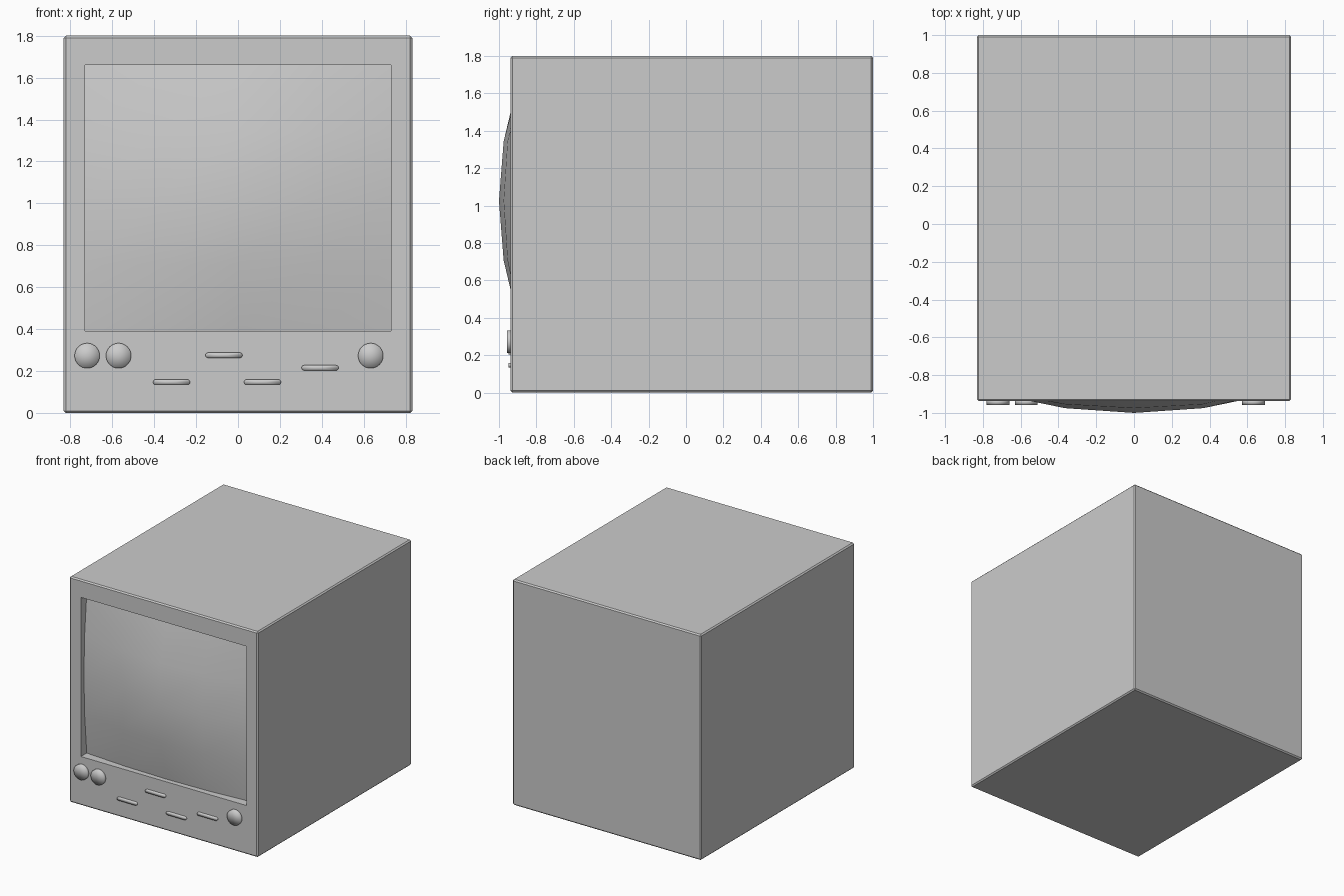
import bpy, bmesh, math

if "Cube" in bpy.data.objects:
    bpy.data.objects.remove(bpy.data.objects["Cube"])

FRONT = -0.938
W, H = 0.832, 1.80
X, Z0, Z1 = 0.73, 0.39, 1.66


def finish(bm, name, smooth):
    bmesh.ops.recalc_face_normals(bm, faces=bm.faces)
    me = bpy.data.meshes.new(name)
    bm.to_mesh(me)
    bm.free()
    for p in me.polygons:
        p.use_smooth = smooth
    ob = bpy.data.objects.new(name, me)
    bpy.context.collection.objects.link(ob)
    return ob


# Cabinet: bevelled box with a screen recess pushed into the front
bm = bmesh.new()
bmesh.ops.create_cube(bm, size=1)
for v in bm.verts:
    v.co.x *= 2 * W
    v.co.y = 1.0 if v.co.y > 0 else FRONT
    v.co.z = H if v.co.z > 0 else 0.0
bmesh.ops.bevel(bm, geom=list(bm.edges), offset=0.01, segments=1, affect='EDGES')
front = min(bm.faces, key=lambda f: f.calc_center_median().y)
bmesh.ops.inset_region(bm, faces=[front], thickness=0.08)
for v in front.verts:
    v.co.x = math.copysign(X, v.co.x)
    v.co.z = Z1 if v.co.z > H / 2 else Z0
wall = bmesh.ops.extrude_discrete_faces(bm, faces=[front])["faces"][0]
for v in wall.verts:
    v.co.y = -0.86
bmesh.ops.delete(bm, geom=[wall], context='FACES_ONLY')
finish(bm, "cabinet", False)

# Screen: coarse bulging grid, smooth shaded
bm = bmesh.new()
bmesh.ops.create_grid(bm, x_segments=4, y_segments=4, size=1)
for v in bm.verts:
    u, w = v.co.x, v.co.y
    y = -1.0 + 0.1 * u * u + 0.1 * w * w - 0.065 * u * u * w * w
    v.co = (u * X, y, (Z0 + Z1) / 2 + w * (Z1 - Z0) / 2)
screen = finish(bm, "screen", True)
if screen.data.polygons[0].normal.y > 0:
    screen.data.flip_normals()


# Prism with stadium outline standing out of the front panel
def stud(name, x, z, r, half, depth, n=16):
    bm = bmesh.new()
    rings = []
    for y in (FRONT + 0.01, FRONT - depth):
        ring = []
        for s in (1, -1):
            for i in range(n + (1 if half else 0)):
                a = math.pi * i / n - s * math.pi / 2
                ring.append(bm.verts.new((x + s * half + r * math.cos(a), y,
                                          z + r * math.sin(a))))
        rings.append(ring)
    centre = bm.verts.new((x, FRONT - depth, z))
    a, b = rings
    for i in range(len(a)):
        j = (i + 1) % len(a)
        bm.faces.new((a[i], a[j], b[j], b[i]))
        bm.faces.new((b[i], b[j], centre))
    bm.faces.new(a)
    return finish(bm, name, True)


# Round knobs
for i, x in enumerate((-0.72, -0.57, 0.633)):
    stud(f"knob_{i + 1}", x, 0.273, 0.06, 0, 0.02)

# Pill-shaped buttons
for i, (x, z) in enumerate(((-0.067, 0.275), (-0.317, 0.147), (0.117, 0.147), (0.392, 0.215))):
    stud(f"button_{i + 1}", x, z, 0.0125, 0.076, 0.012, 6)
